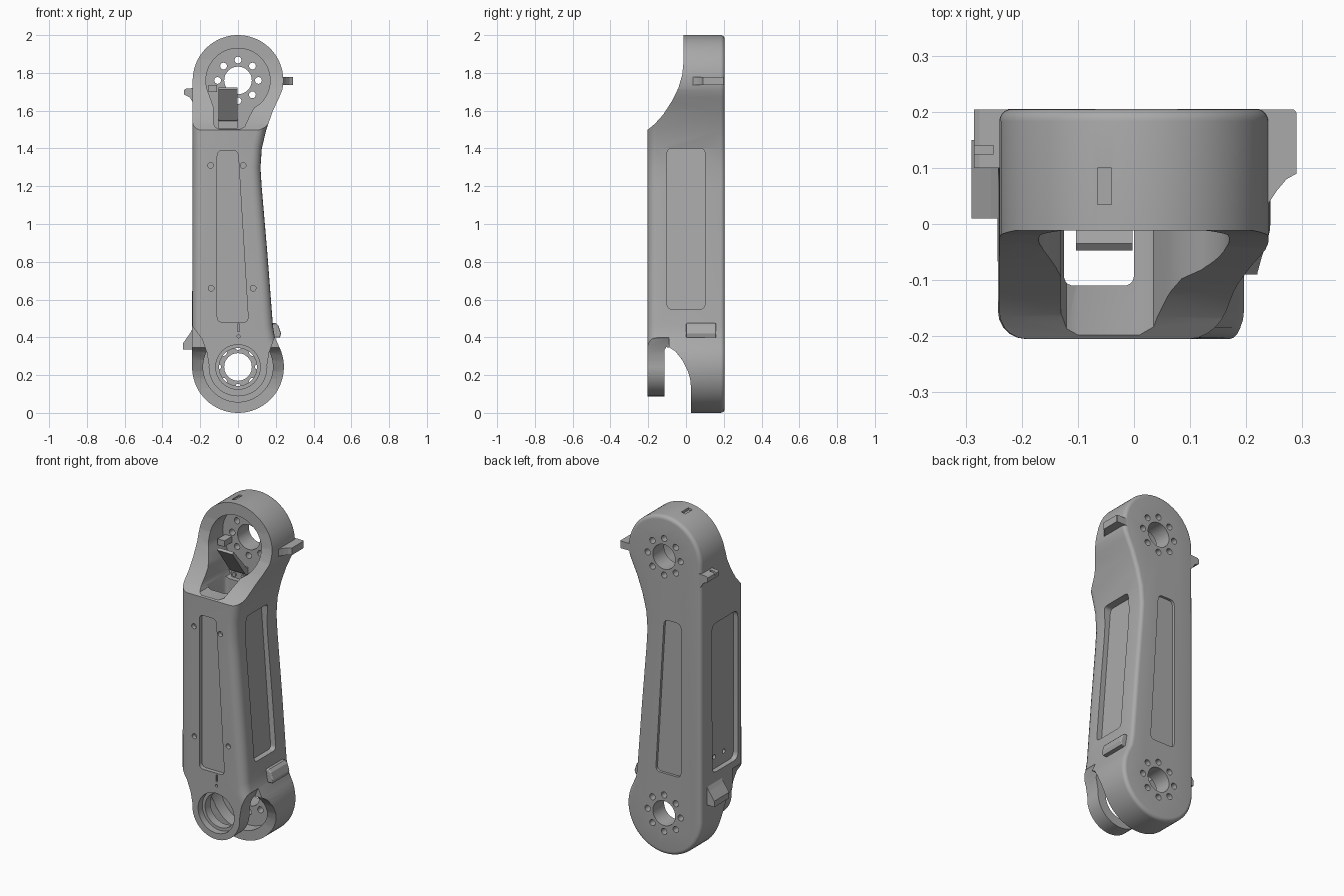
import bpy, bmesh, math
from mathutils import Vector

if "Cube" in bpy.data.objects:
    bpy.data.objects.remove(bpy.data.objects["Cube"])

grey = bpy.data.materials.new("cast_grey")
grey.use_nodes = True
COL = (0.4, 0.4, 0.4, 1)
grey.diffuse_color = COL
grey.node_tree.nodes["Principled BSDF"].inputs["Base Color"].default_value = COL

TOP, LOW = 1.76, 0.243     # joint heights
BACK, FRONT = 0.205, -0.205
PLACE = {"X": lambda a, b, d: (d, a, b),
         "Y": lambda a, b, d: (a, d, b),
         "Z": lambda a, b, d: (a, b, d)}


def arc(cx, cy, r, a0, a1, n=32):
    angles = [math.radians(a0 + (a1 - a0) * i / n) for i in range(n + 1)]
    return [(cx + r * math.cos(t), cy + r * math.sin(t)) for t in angles]


def rounded(pts, r, n=5):
    """Round every corner of a polygon."""
    out = []
    for i, p in enumerate(pts):
        p = Vector(p)
        a, b = [p + (Vector(q) - p).normalized() * r
                for q in (pts[i - 1], pts[(i + 1) % len(pts)])]
        for k in range(n + 1):
            t = k / n
            out.append(tuple(a * (1 - t) ** 2 + p * 2 * t * (1 - t) + b * t * t))
    return out


def prism(name, pts, axis, lo, hi, bevel_lo=0, bevel_hi=0):
    """Extrude a flat outline along an axis, optionally rounding the rims."""
    bm = bmesh.new()
    rings = [[bm.verts.new(PLACE[axis](a, b, d)) for a, b in pts] for d in (lo, hi)]
    caps = [bm.faces.new(r) for r in rings]
    for i in range(len(pts)):
        bm.faces.new((rings[0][i - 1], rings[0][i], rings[1][i], rings[1][i - 1]))
    bmesh.ops.recalc_face_normals(bm, faces=bm.faces)
    rims = [list(c.edges) for c in caps]
    for edges, size in zip(rims, (bevel_lo, bevel_hi)):
        if size:
            bmesh.ops.bevel(bm, geom=edges, offset=size, segments=5, profile=0.5,
                            affect="EDGES", clamp_overlap=False)
    mesh = bpy.data.meshes.new(name)
    bm.to_mesh(mesh)
    bm.free()
    ob = bpy.data.objects.new(name, mesh)
    bpy.context.collection.objects.link(ob)
    mesh.materials.append(grey)
    return ob


def disc(x, z, r, lo, hi, n=48):
    return prism("bore_cutter", arc(x, z, r, 0, 360, n)[:-1], "Y", lo, hi)


def boolean(target, tool, op="DIFFERENCE"):
    mod = target.modifiers.new("cut", "BOOLEAN")
    mod.object, mod.operation, mod.solver = tool, op, "EXACT"
    bpy.context.view_layer.objects.active = target
    bpy.ops.object.modifier_apply(modifier=mod.name)
    bpy.data.objects.remove(tool)


def smooth(ob, angle=32):
    bpy.ops.object.select_all(action="DESELECT")
    ob.select_set(True)
    bpy.context.view_layer.objects.active = ob
    bpy.ops.object.shade_smooth_by_angle(angle=math.radians(angle))


# Arm body: two round ends, straight left side and waisted right side
outline = (arc(0, TOP, 0.24, -12, 180, 40)
           + arc(0, LOW, 0.243, 180, 385, 40)
           + [(0.195, 0.40), (0.185, 0.46), (0.155, 0.85), (0.125, 1.2), (0.119, 1.3),
              (0.126, 1.4), (0.15, 1.5), (0.185, 1.6), (0.218, 1.67)])
body = prism("arm_body", outline, "Y", FRONT, BACK, 0.05, 0.022)

# Scooped front of the upper joint
scoop = [(-0.4, 1.3), (-0.4, 2.2), (-0.012, 2.2), (-0.012, 1.87), (-0.02, 1.79),
         (-0.04, 1.72), (-0.075, 1.65), (-0.12, 1.58), (-0.165, 1.53), (-0.205, 1.497)]
boolean(body, prism("scoop_cutter", scoop, "X", -0.5, 0.5))

# Gap between the front ring lobe and the back joint
gap = [(-0.115, -0.2), (-0.115, 0.33), (-0.105, 0.348), (-0.085, 0.345), (-0.055, 0.325),
       (-0.02, 0.28), (0.01, 0.22), (0.022, 0.18), (0.027, 0.13), (0.027, -0.2)]
boolean(body, prism("gap_cutter", gap, "X", -0.5, 0.5))

# Trim the front lobe to a narrower tongue
for s in (-1, 1):
    edge = arc(0, LOW, 0.155, 270, 365, 20) + [(0.165, 0.32), (0.19, 0.39), (0.25, 0.47)]
    trim = [(s * x, z) for x, z in edge + [(0.5, 0.47), (0.5, -0.2), (0, -0.2)]]
    boolean(body, prism("tongue_cutter", trim, "Y", -0.4, -0.09))

# Upper joint cavity and the hollow channel running down the arm
cavity = (arc(0, TOP, 0.17, -45, 205, 40)
          + [(-0.13, 1.62), (-0.13, 1.535), (-0.12, 1.512), (-0.1, 1.503),
             (0.01, 1.503), (0.035, 1.515), (0.06, 1.57), (0.085, 1.615)])
boolean(body, prism("cavity_cutter", cavity, "Y", -0.4, 0.1))
duct = rounded([(-0.125, -0.11), (0, -0.11), (0, 0.06), (-0.125, 0.06)], 0.02)
boolean(body, prism("duct_cutter", duct, "Z", 0.2, 1.6))

# Lower joint recess and stepped bore of the front ring
boolean(body, disc(0, LOW, 0.185, -0.06, 0.1, 64))
boolean(body, disc(0, LOW, 0.118, -0.4, -0.165))
boolean(body, disc(0, LOW, 0.1, -0.4, 0))

# Centre bores and bolt circles through both joints
for z in (TOP, LOW):
    boolean(body, disc(0, z, 0.073, 0, 0.4))
    for x, h in arc(0, z, 0.108, 0, 360, 8)[:-1]:
        boolean(body, disc(x, h, 0.018, 0, 0.4, 16))

# Long tapered pockets on the front and back
slot = rounded([(-0.11, 1.39), (0, 1.39), (0.055, 0.48), (-0.11, 0.48)], 0.03)
boolean(body, prism("front_pocket_cutter", slot, "Y", -0.4, FRONT + 0.025))
boolean(body, prism("back_pocket_cutter", slot, "Y", BACK - 0.015, 0.4))

# Side pockets, the one on the waisted side following the sloping wall
panel = rounded([(-0.1, 0.55), (0.1, 0.55), (0.1, 1.4), (-0.1, 1.4)], 0.025)
cutter = prism("left_pocket_cutter", panel, "X", 0.088, 0.4)
for v in cutter.data.vertices:
    if v.co.x < 0.3:
        v.co.x += (1.3 - v.co.z) * 0.076
boolean(body, cutter)
panel = rounded([(-0.14, 0.5), (0.1, 0.5), (0.1, 1.38), (-0.14, 1.38)], 0.04)
boolean(body, prism("right_pocket_cutter", panel, "X", -0.4, -0.212))
for y in (-0.05, 0.04):
    hole = arc(y, 0.57, 0.013, 0, 360, 14)[:-1]
    boolean(body, prism("side_hole_cutter", hole, "X", -0.4, -0.19))

# Front screw holes, alignment marks and crown notch
for x, z, r in ((-0.145, 1.31, 0.015), (0.027, 1.31, 0.015), (-0.142, 0.66, 0.015),
                (0.08, 0.66, 0.015), (0.003, 0.405, 0.008)):
    boolean(body, disc(x, z, r, -0.4, FRONT + 0.025, 16))
mark = [(-0.002, 0.43), (0.008, 0.43), (0.008, 0.47), (-0.002, 0.47)]
boolean(body, prism("mark_cutter", mark, "Y", -0.4, FRONT + 0.01))
notch = [(-0.065, 0.035), (-0.04, 0.035), (-0.04, 0.1), (-0.065, 0.1)]
boolean(body, prism("notch_cutter", notch, "Z", 1.982, 2.2))
smooth(body)

# Stop lugs on the sides
lug = [(0.2, 0.204), (0.285, 0.204), (0.29, 0.198), (0.29, 0.09), (0.272, 0.08),
       (0.255, 0.06), (0.235, 0.03), (0.2, 0.03)]
prism("upper_left_lug", lug, "Z", 1.735, 1.777)
lug = [(-0.2, 1.722), (-0.275, 1.717), (-0.285, 1.71), (-0.285, 1.685),
       (-0.255, 1.67), (-0.24, 1.645), (-0.22, 1.63)]
upper = prism("upper_right_lug", lug, "Y", 0.1, 0.204)
groove = [(-0.4, 1.7), (-0.25, 1.7), (-0.25, 1.8), (-0.4, 1.8)]
boolean(upper, prism("groove_cutter", groove, "Y", 0.125, 0.14))
lug = [(-0.2, 0.47), (-0.235, 0.455), (-0.255, 0.42), (-0.29, 0.37), (-0.29, 0.335), (-0.2, 0.335)]
prism("lower_right_lug", lug, "Y", 0.01, 0.15)
lug = [(0.15, 0.475), (0.2, 0.475), (0.215, 0.46), (0.228, 0.42), (0.222, 0.398), (0.15, 0.398)]
prism("lower_left_lug", lug, "Y", 0, 0.16, 0.008, 0.008)

# Leaning bracket inside the upper cavity with its foot and screws
bracket = [(0.1, 1.505), (0.1, 1.58), (0.088, 1.58), (-0.035, 1.722),
           (-0.047, 1.712), (0.072, 1.55), (0.085, 1.545), (0.085, 1.505)]
prism("cable_bracket", bracket, "X", -0.103, -0.003)
for x in (-0.082, -0.025):
    screw = prism("bracket_screw", arc(x, 1.525, 0.012, 0, 360, 14)[:-1], "Y", 0.078, 0.09)
    smooth(screw)
clip = [(-0.155, 1.7), (-0.11, 1.7), (-0.11, 1.735), (-0.155, 1.735)]
prism("cable_clip", clip, "Y", 0.03, 0.101)
